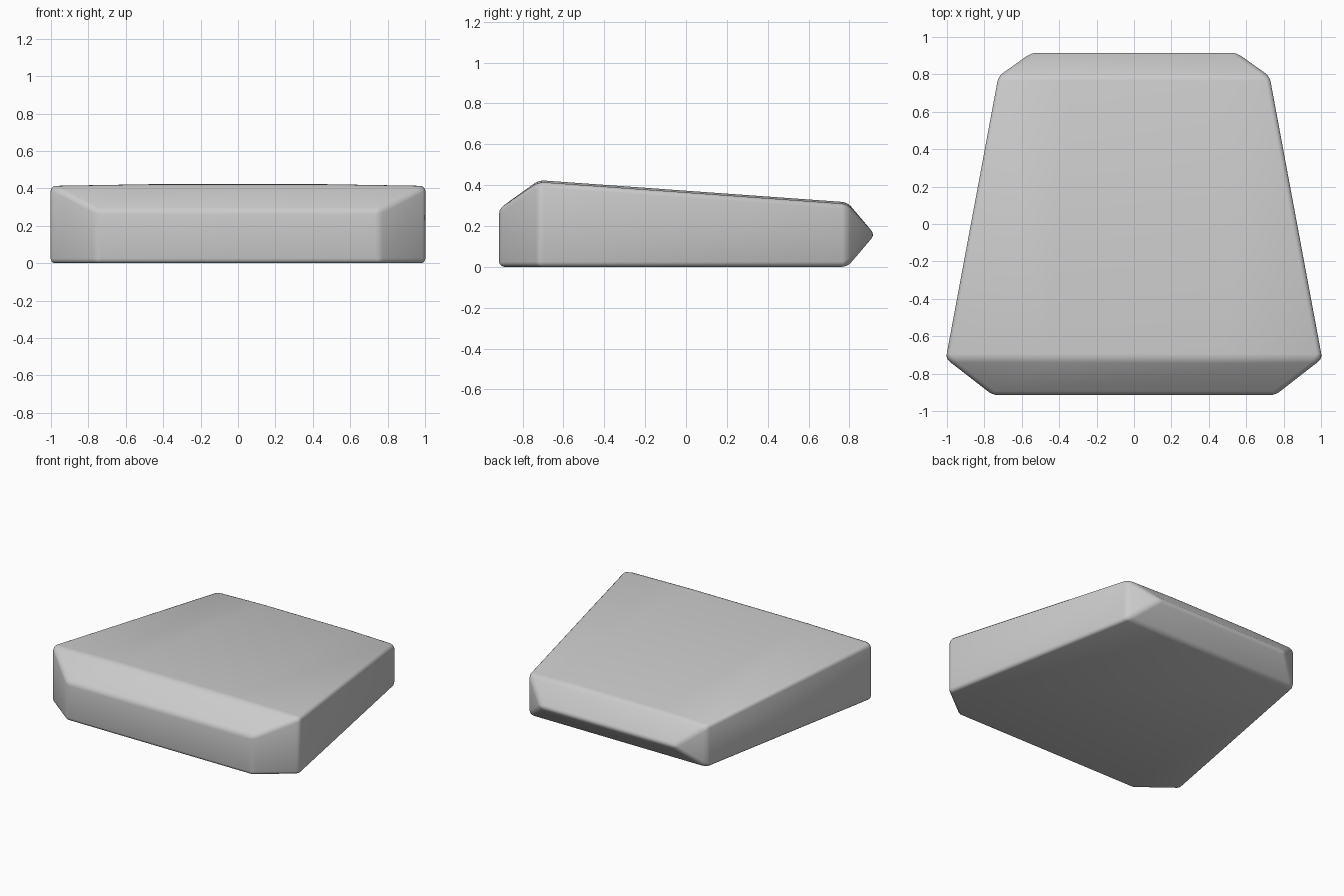
import bpy
import bmesh

if "Cube" in bpy.data.objects:
    bpy.data.objects.remove(bpy.data.objects["Cube"], do_unlink=True)

# Single grey finish
GREY = (0.6, 0.6, 0.6, 1.0)
mat = bpy.data.materials.new("plain_grey")
mat.use_nodes = True
mat.diffuse_color = GREY
mat.node_tree.nodes["Principled BSDF"].inputs["Base Color"].default_value = GREY

# Key stations of the tapered wedge: half width, y, z
FRONT_LOW = (0.755, -0.915, 0.0)
FRONT_HIGH = (0.755, -0.915, 0.285)
SIDE_LOW = (1.006, -0.72, 0.0)
SIDE_HIGH = (1.006, -0.72, 0.415)
CROWN_FRONT = (0.47, -0.72, 0.424)
REAR_LOW = (0.725, 0.79, 0.0)
REAR_HIGH = (0.725, 0.79, 0.307)
CROWN_REAR = (0.34, 0.79, 0.316)
RIDGE = (0.535, 0.925, 0.158)

bm = bmesh.new()
cache = {}


def vert(point, side):
    key = (point, side)
    if key not in cache:
        cache[key] = bm.verts.new((point[0] * side, point[1], point[2]))
    return cache[key]


def across(*points):
    """Face spanning both sides: the points on the left, then mirrored back."""
    bm.faces.new([vert(p, 1) for p in points] + [vert(p, -1) for p in reversed(points)])


def pair(*points):
    """Face on the left and its mirror on the right."""
    for side in (1, -1):
        bm.faces.new([vert(p, side) for p in points])


# Underside, front wall, sloped front edge, crowned top and rear wedge
across(FRONT_LOW, SIDE_LOW, REAR_LOW)
across(FRONT_LOW, FRONT_HIGH)
across(FRONT_HIGH, SIDE_HIGH, CROWN_FRONT)
across(CROWN_FRONT, CROWN_REAR)
across(CROWN_REAR, REAR_HIGH, RIDGE)
across(RIDGE, REAR_LOW)

# Top flanks, cut front corners, side walls and rear corner facets
pair(CROWN_FRONT, SIDE_HIGH, REAR_HIGH, CROWN_REAR)
pair(FRONT_LOW, SIDE_LOW, SIDE_HIGH, FRONT_HIGH)
pair(SIDE_LOW, REAR_LOW, REAR_HIGH, SIDE_HIGH)
pair(REAR_LOW, RIDGE, REAR_HIGH)
bmesh.ops.recalc_face_normals(bm, faces=bm.faces)

mesh = bpy.data.meshes.new("wedge_body")
bm.to_mesh(mesh)
bm.free()
mesh.materials.append(mat)
body = bpy.data.objects.new("wedge_body", mesh)
bpy.context.collection.objects.link(body)

# Softly rounded edges
bevel = body.modifiers.new("rounded_edges", "BEVEL")
bevel.width = 0.025
bevel.segments = 3
bevel.limit_method = "ANGLE"
bevel.angle_limit = 0.3

bpy.ops.object.select_all(action="DESELECT")
body.select_set(True)
bpy.context.view_layer.objects.active = body
bpy.ops.object.shade_smooth()
